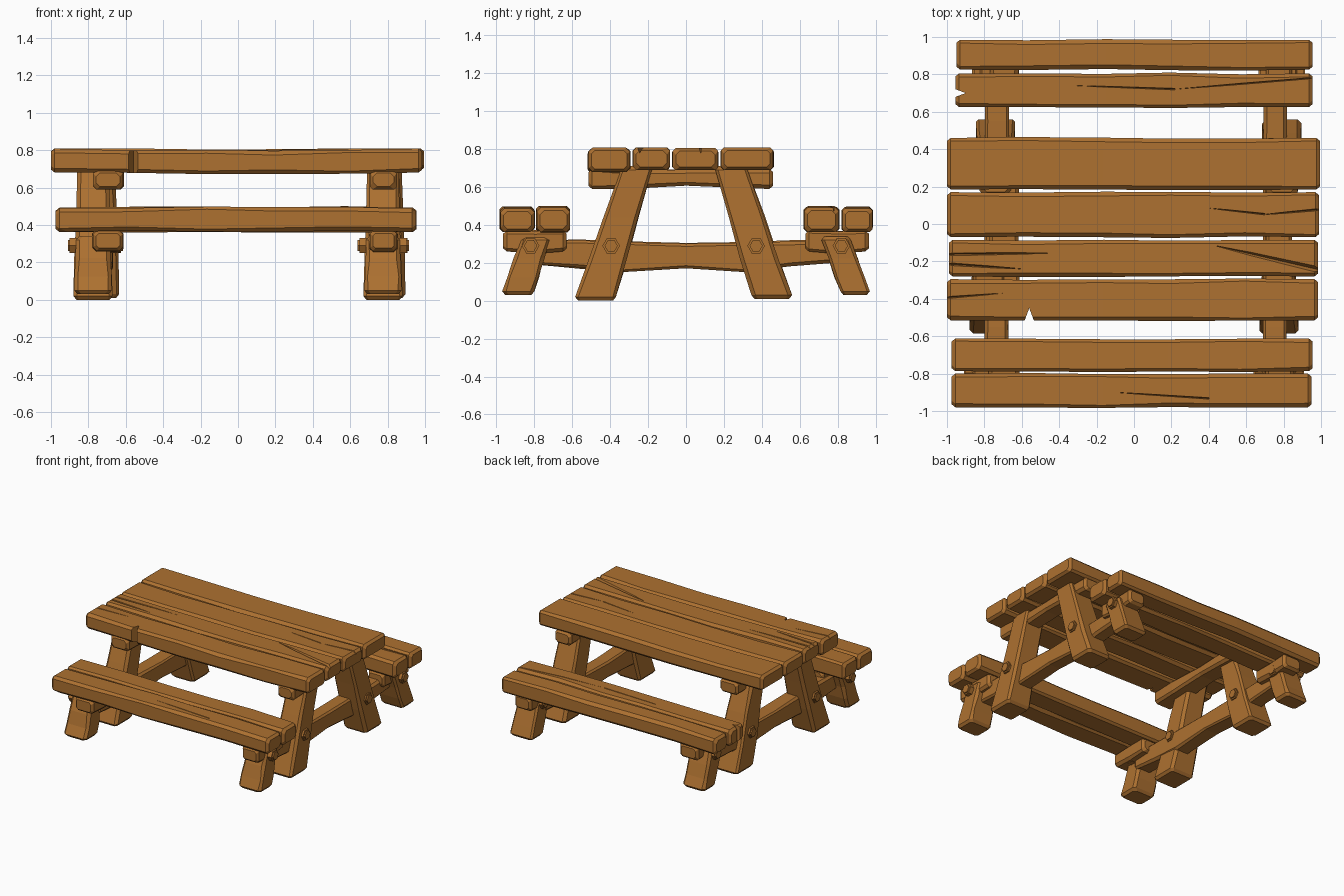
import bpy, bmesh, math, random
from mathutils import Vector, Matrix

if "Cube" in bpy.data.objects:
    bpy.data.objects.remove(bpy.data.objects["Cube"])

random.seed(7)
wood = bpy.data.materials.new("warm brown wood")
wood.diffuse_color = (0.42, 0.165, 0.03, 1)
wood.use_nodes = True
wood.node_tree.nodes["Principled BSDF"].inputs["Base Color"].default_value = wood.diffuse_color


def make(name, bm):
    bmesh.ops.recalc_face_normals(bm, faces=bm.faces)
    me = bpy.data.meshes.new(name)
    bm.to_mesh(me)
    bm.free()
    me.materials.append(wood)
    ob = bpy.data.objects.new(name, me)
    bpy.context.collection.objects.link(ob)
    return ob


def timber(name, axis, stations, c=0.018, jit=0.005):
    """Rough-hewn timber: chamfered rectangles lofted along an axis.
    Station = (t, u0, u1, v0, v1); u, v are the other two axes in order."""
    first, last = stations[0], stations[-1]

    def inset(s, t):
        k = c * 0.8
        return (t, s[1] + k, s[2] - k, s[3] + k, s[4] - k)
    secs = [inset(first, first[0]), (first[0] + c, *first[1:])]
    for s in stations[1:-1]:
        secs.append((s[0], *[v + random.uniform(-jit, jit) for v in s[1:]]))
    secs += [(last[0] - c, *last[1:]), inset(last, last[0])]
    bm = bmesh.new()
    rings = []
    for t, u0, u1, v0, v1 in secs:
        k = c * random.uniform(0.65, 1.15)
        pts = [(u0 + k, v0), (u1 - k, v0), (u1, v0 + k), (u1, v1 - k),
               (u1 - k, v1), (u0 + k, v1), (u0, v1 - k), (u0, v0 + k)]
        ring = []
        for u, v in pts:
            co = [u, v]
            co.insert(axis, t)
            ring.append(bm.verts.new(co))
        rings.append(ring)
    for a, b in zip(rings, rings[1:]):
        for i in range(8):
            j = (i + 1) % 8
            bm.faces.new((a[i], a[j], b[j], b[i]))
    bm.faces.new(rings[0])
    bm.faces.new(rings[-1])
    return make(name, bm)


def plank(name, x0, x1, y0, y1, z0, z1, sag=0.0, jit=0.005):
    st = []
    for f in (0, 0.2, 0.42, 0.6, 0.8, 1):
        d = sag * math.sin(f * math.pi)
        st.append((x0 + (x1 - x0) * f, y0, y1, z0 + d * 0.5, z1 + d))
    return timber(name, 0, st, 0.02, jit)


def carve(target, *hulls):
    """Cut convex splinters or notches out of a timber."""
    for pts in hulls:
        bm = bmesh.new()
        for p in pts:
            bm.verts.new(p)
        bmesh.ops.convex_hull(bm, input=bm.verts)
        cutter = make("crack_cutter", bm)
        cutter.hide_render = True
        m = target.modifiers.new("crack", 'BOOLEAN')
        m.operation, m.solver, m.object = 'DIFFERENCE', 'EXACT', cutter
        bpy.context.view_layer.objects.active = target
        bpy.ops.object.modifier_apply(modifier="crack")
        bpy.data.objects.remove(cutter)


def crack(tip, a, b, z, depth=0.02):
    """Thin wedge-shaped split, deepest at its wide end."""
    h = z + 0.03
    mid = ((a[0] + b[0]) / 2, (a[1] + b[1]) / 2, z - depth)
    return [(*tip, z - 0.004), (*tip, h), (*a, h), (*b, h), mid]


# Table top planks
top1 = plank("tabletop_plank_front", -1.0, 0.985, -0.515, -0.295, 0.68, 0.808, -0.008)
top2 = plank("tabletop_plank_mid_front", -0.99, 0.985, -0.28, -0.085, 0.69, 0.81, -0.006)
top3 = plank("tabletop_plank_mid_back", -1.0, 0.99, -0.07, 0.17, 0.69, 0.805, -0.006)
top4 = plank("tabletop_plank_back", -1.0, 0.995, 0.185, 0.46, 0.69, 0.81, -0.008)

# Bench planks
b1 = plank("front_bench_outer_plank", -0.975, 0.95, -0.98, -0.80, 0.362, 0.488, 0.01)
b2 = plank("front_bench_inner_plank", -0.975, 0.955, -0.787, -0.612, 0.362, 0.492, 0.006)
b3 = plank("back_bench_inner_plank", -0.955, 0.955, 0.625, 0.805, 0.362, 0.492, 0.006)
b4 = plank("back_bench_outer_plank", -0.95, 0.955, 0.825, 0.985, 0.362, 0.488, 0.008)

# Splits and chips in the planks
carve(top1, [(-0.59, -0.53, 0.6), (-0.53, -0.53, 0.6), (-0.56, -0.45, 0.6),
             (-0.59, -0.53, 0.9), (-0.53, -0.53, 0.9), (-0.56, -0.45, 0.9)],
      crack((-0.7, -0.37), (-1.02, -0.385), (-1.02, -0.405), 0.8))
carve(top2, crack((-0.42, -0.155), (-1.02, -0.15), (-1.02, -0.175), 0.8),
      crack((-0.6, -0.24), (-1.02, -0.2), (-1.02, -0.225), 0.8),
      crack((0.43, -0.115), (1.0, -0.22), (1.0, -0.275), 0.8))
carve(top3, crack((0.4, 0.085), (0.7, 0.045), (0.7, 0.06), 0.795),
      crack((0.69, 0.05), (1.02, 0.07), (1.02, 0.09), 0.795))
carve(b3, crack((-0.32, 0.74), (0.22, 0.712), (0.22, 0.73), 0.49),
      crack((0.21, 0.72), (0.98, 0.775), (0.98, 0.79), 0.49),
      [(-0.98, 0.67, 0.3), (-0.98, 0.73, 0.3), (-0.9, 0.70, 0.3),
       (-0.98, 0.67, 0.6), (-0.98, 0.73, 0.6), (-0.9, 0.70, 0.6)])
carve(b1, crack((-0.1, -0.9), (0.4, -0.94), (0.4, -0.925), 0.49),
      [(-1.0, -1.0, 0.40), (-1.0, -0.9, 0.34), (-0.6, -1.0, 0.34), (-1.0, -1.0, 0.3)])


def leg(name, x, hw0, hw1, ya, yb, z0, z1):
    """Splayed leg: ya = (y0, y1) at the foot, yb at the top."""
    st = []
    for f in (0, 0.3, 0.62, 1):
        hw = hw0 + (hw1 - hw0) * f
        st.append((z0 + (z1 - z0) * f, x - hw, x + hw,
                   ya[0] + (yb[0] - ya[0]) * f, ya[1] + (yb[1] - ya[1]) * f))
    return timber(name, 2, st, 0.02, 0.004)


def bolt(name, x0, x1, y, z=0.29, r=0.046):
    bm = bmesh.new()
    rot = Matrix.Rotation(math.pi / 2, 4, 'Y')
    bmesh.ops.create_cone(bm, cap_ends=True, segments=6, radius1=r, radius2=r,
                          depth=x1 - x0 - 0.02,
                          matrix=Matrix.Translation(((x0 + x1) / 2, y, z)) @ rot)
    # smaller peg ends give a bevelled head
    bmesh.ops.create_cone(bm, cap_ends=True, segments=6, radius1=r * 0.75, radius2=r * 0.75,
                          depth=x1 - x0,
                          matrix=Matrix.Translation(((x0 + x1) / 2, y, z)) @ rot)
    return make(name, bm)


# Two trestle ends: legs, beams, bench supports and pegs
for side, s, xf, xb, ux, lx in (("left", -1, -0.775, -0.74, (-0.775, -0.615), (-0.80, -0.67)),
                                ("right", 1, 0.775, 0.79, (0.705, 0.85), (0.69, 0.815))):
    leg(side + "_front_leg", xf, 0.105, 0.085, (-0.585, -0.37), (-0.345, -0.18), 0.0, 0.71)
    leg(side + "_back_leg", xb, 0.105, 0.085, (0.345, 0.56), (0.155, 0.325), 0.01, 0.71)
    leg(side + "_front_bench_leg", xf, 0.10, 0.09, (-0.97, -0.80), (-0.87, -0.72), 0.03, 0.34)
    leg(side + "_back_bench_leg", xb, 0.10, 0.09, (0.815, 0.97), (0.715, 0.87), 0.03, 0.34)
    # upper beam under the table top
    timber(side + "_upper_beam", 1, [(y, ux[0], ux[1], z, 0.695) for y, z in
           ((-0.515, 0.59), (-0.3, 0.59), (0, 0.61), (0.25, 0.60), (0.46, 0.59))], 0.02)
    # long lower cross beam, slightly arched
    timber(side + "_lower_beam", 1, [(y, lx[0], lx[1], a, b) for y, a, b in
           ((-0.80, 0.19, 0.32), (-0.55, 0.17, 0.32), (-0.33, 0.15, 0.31), (0, 0.175, 0.305),
            (0.3, 0.155, 0.31), (0.55, 0.18, 0.315), (0.80, 0.20, 0.32))], 0.016)
    # short supports under each bench
    for where, y0, y1 in (("front", -0.965, -0.63), ("back", 0.63, 0.965)):
        timber(f"{side}_{where}_bench_support", 1, [(y0, ux[0], ux[1], 0.26, 0.37),
               ((y0 + y1) / 2, ux[0], ux[1], 0.25, 0.37), (y1, ux[0], ux[1], 0.26, 0.37)], 0.02)
    # wooden pegs through the legs
    for y, x, h in ((-0.82, xf, 0.135), (-0.395, xf, 0.12), (0.37, xb, 0.12), (0.82, xb, 0.125)):
        bolt(f"{side}_peg", x - h, x + h, y)
